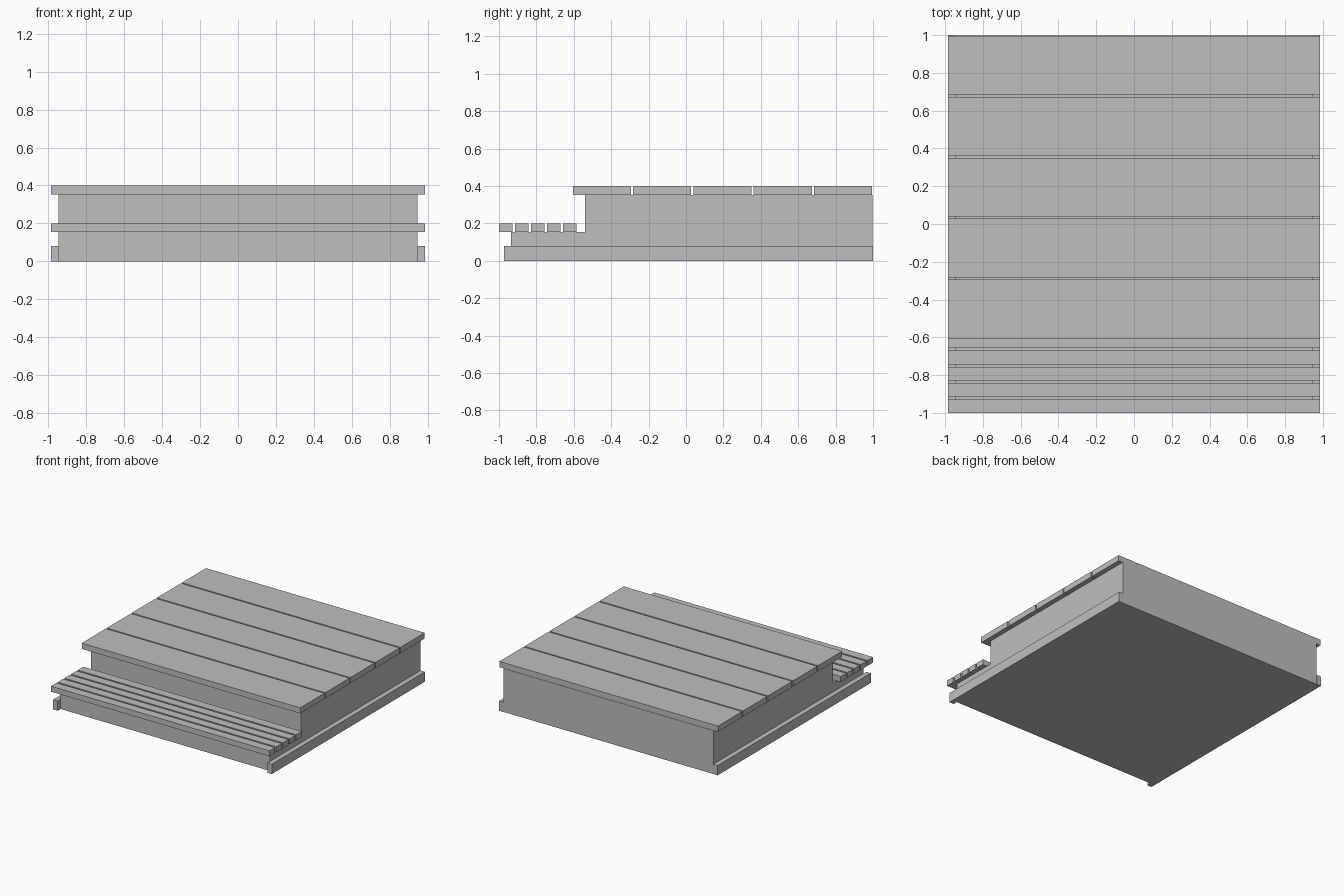
import bpy

if "Cube" in bpy.data.objects:
    bpy.data.objects.remove(bpy.data.objects["Cube"])

grey = bpy.data.materials.new("plain grey")
grey.diffuse_color = (0.52, 0.52, 0.52, 1)
grey.use_nodes = True
grey.node_tree.nodes["Principled BSDF"].inputs["Base Color"].default_value = grey.diffuse_color


def prism(name, profile, x0, x1):
    """Extrude a side profile of (y, z) points from x0 to x1."""
    n = len(profile)
    verts = [(x, y, z) for x in (x0, x1) for y, z in profile]
    faces = [tuple(reversed(range(n))), tuple(range(n, 2 * n))]
    faces += [(i, (i + 1) % n, n + (i + 1) % n, n + i) for i in range(n)]
    mesh = bpy.data.meshes.new(name)
    mesh.from_pydata(verts, [], faces)
    mesh.materials.append(grey)
    obj = bpy.data.objects.new(name, mesh)
    bpy.context.collection.objects.link(obj)
    return obj


def box(name, x0, x1, y0, y1, z0, z1):
    return prism(name, [(y0, z0), (y1, z0), (y1, z1), (y0, z1)], x0, x1)


def boards(name, count, y0, y1, gap, z0, z1):
    """Row of equal boards laid across the width."""
    width = (y1 - y0 - gap * (count - 1)) / count
    for i in range(count):
        y = y0 + i * (width + gap)
        box(f"{name}_{i + 1}", -HALF, HALF, y, y + width, z0, z1)


HALF, BODY = 0.985, 0.945

# Stepped solid base
prism("stepped_base", [(-0.935, 0), (0.998, 0), (0.998, 0.353), (-0.54, 0.353),
                       (-0.54, 0.155), (-0.935, 0.155)], -BODY, BODY)

# Low rails along both sides
box("right_rail", BODY, HALF, -0.972, 1.0, 0, 0.08)
box("left_rail", -HALF, -BODY, -0.972, 1.0, 0, 0.08)

# Wide deck boards and narrow step slats
boards("deck_board", 5, -0.605, 0.995, 0.012, 0.353, 0.4)
boards("step_slat", 5, -1.0, -0.585, 0.014, 0.155, 0.2)
